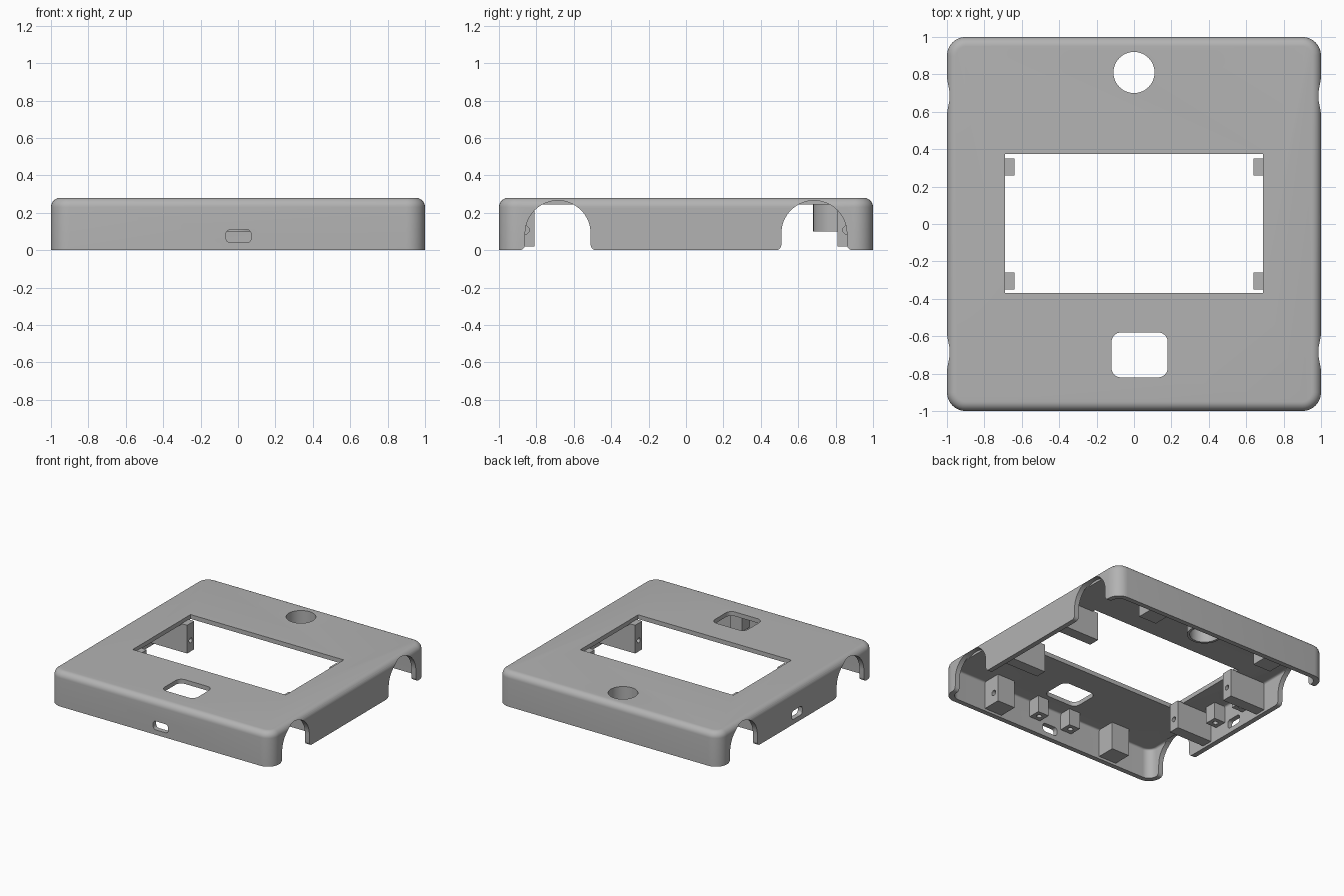
import bpy, bmesh
from math import pi, sin, cos
from mathutils import Matrix, Vector

cube = bpy.data.objects.get("Cube")
if cube:
    bpy.data.objects.remove(cube, do_unlink=True)

# Single plastic colour
plastic = bpy.data.materials.new("light grey plastic")
plastic.use_nodes = True
GREY = (0.45, 0.45, 0.45, 1)
plastic.diffuse_color = GREY
plastic.node_tree.nodes["Principled BSDF"].inputs["Base Color"].default_value = GREY

HEIGHT, CEILING, WALL = 0.28, 0.245, 0.04


def rounded_rect(w, h, r, cx=0, cy=0, n=8):
    """Outline of a rounded rectangle, counter-clockwise."""
    pts = []
    for k, (sx, sy) in enumerate([(1, 1), (-1, 1), (-1, -1), (1, -1)]):
        for i in range(n + 1):
            a = pi / 2 * (k + i / n)
            pts.append((cx + sx * (w / 2 - r) + r * cos(a),
                        cy + sy * (h / 2 - r) + r * sin(a)))
    return pts


def circle(r, cx, cy, n=40):
    return [(cx + r * cos(2 * pi * i / n), cy + r * sin(2 * pi * i / n)) for i in range(n)]


def loft(name, rings):
    """Closed solid through a stack of equal-length rings."""
    bm = bmesh.new()
    loops = [[bm.verts.new(p) for p in ring] for ring in rings]
    for a, b in zip(loops, loops[1:]):
        for i in range(len(a)):
            j = (i + 1) % len(a)
            bm.faces.new((a[i], a[j], b[j], b[i]))
    bm.faces.new(loops[0])
    bm.faces.new(loops[-1])
    bmesh.ops.recalc_face_normals(bm, faces=bm.faces)
    mesh = bpy.data.meshes.new(name)
    bm.to_mesh(mesh)
    bm.free()
    ob = bpy.data.objects.new(name, mesh)
    bpy.context.collection.objects.link(ob)
    mesh.materials.append(plastic)
    return ob


def prism(name, outline, lo, hi, axis="z"):
    """Extrude a 2D outline along an axis; x takes (y, z), y takes (x, z)."""
    place = {"x": lambda u, v, d: (d, u, v),
             "y": lambda u, v, d: (u, d, v),
             "z": lambda u, v, d: (u, v, d)}[axis]
    return loft(name, [[place(u, v, d) for u, v in outline] for d in (lo, hi)])


def box(name, x0, x1, y0, y1, z0, z1):
    return prism(name, [(x0, y0), (x1, y0), (x1, y1), (x0, y1)], z0, z1)


def cut(target, *cutters):
    """Subtract the cutters and discard them."""
    bpy.context.view_layer.objects.active = target
    for c in cutters:
        c.hide_render = True
        mod = target.modifiers.new("cut", "BOOLEAN")
        mod.operation, mod.solver, mod.object = "DIFFERENCE", "EXACT", c
        bpy.ops.object.modifier_apply(modifier=mod.name)
        bpy.data.objects.remove(c, do_unlink=True)


def shell(name, size, radius, fillet, bottom, top):
    """Rounded slab with a filleted top edge."""
    steps = [(0, bottom)]
    for i in range(9):
        a = pi / 2 * i / 8
        steps.append((fillet * (1 - cos(a)), top - fillet + fillet * sin(a)))
    return loft(name, [[(x, y, z) for x, y in rounded_rect(size - 2 * d, size - 2 * d, radius - d)]
                       for d, z in steps])


def arch(yc, r=0.175, spring=0.09, foot=0.03, n=32):
    """Side cut-out: half round top, straight legs, flared feet."""
    half = [(r * cos(pi / 2 * i / n * 2), spring + r * sin(pi / 2 * i / n * 2)) for i in range(n + 1)]
    flare = [(r + foot - foot * cos(pi / 2 * i / 6), foot - foot * sin(pi / 2 * i / 6)) for i in range(7)]
    right = [(r + foot, -0.1)] + flare[::-1]
    left = [(-u, v) for u, v in right[::-1]]
    return [(yc + u, v) for u, v in right + half + left]


# Main cover: hollow shell with openings
cover = shell("cover", 2, 0.1, 0.05, 0, HEIGHT)
cut(cover, shell("cavity", 2 - 2 * WALL, 0.07, 0.015, -0.1, CEILING))
cut(cover,
    box("screen_cut", -0.69, 0.69, -0.37, 0.375, 0.2, 0.4),
    prism("button_cut", rounded_rect(0.3, 0.24, 0.05, 0.03, -0.7), 0.2, 0.4),
    prism("round_cut", circle(0.11, 0, 0.81), 0.2, 0.4),
    prism("front_port_cut", rounded_rect(0.135, 0.07, 0.025, 0.003, 0.075), -1.1, -0.9, "y"),
    prism("side_port_cut", rounded_rect(0.135, 0.07, 0.025, 0, 0.075), -1.1, -0.9, "x"))
for s in (-1, 1):
    for yc in (-0.685, 0.685):
        lo, hi = sorted((s * 0.945, s * 1.1))
        cut(cover, prism("arch_cut", arch(yc), lo, hi, "x"))

# Sleeve below the round opening
sleeve = prism("round_sleeve", circle(0.13, 0, 0.81), 0.1, CEILING + 0.005)
cut(sleeve, prism("bore", circle(0.11, 0, 0.81), 0, 0.4))
parts = [cover, sleeve]

ROOF = CEILING + 0.005
INNER = 1 - WALL + 0.01
for sx in (-1, 1):
    for sy in (-1, 1):
        tag = ("left" if sx > 0 else "right") + ("_front" if sy < 0 else "_back")
        # Screen posts reaching inward from the side walls
        xs = sorted((sx * 0.64, sx * INNER))
        ys = sorted((sy * 0.26, sy * 0.35))
        post = box("screen_post_" + tag, *xs, *ys, 0.02, ROOF)
        hole = sorted((sx * 0.6, sx * 0.74))
        cut(post, prism("hole", circle(0.02, sy * 0.305, 0.11, 16), *hole, "x"))
        # Corner bosses on the front and back walls
        xs = sorted((sx * 0.47, sx * 0.63))
        ys = sorted((sy * 0.81, sy * INNER))
        boss = box("wall_boss_" + tag, *xs, *ys, 0.02, ROOF)
        hole = sorted((sx * 0.54, sx * 0.7))
        cut(boss, prism("hole", circle(0.022, sy * 0.86, 0.108, 16), *hole, "x"))
        parts += [post, boss]

# Port bosses either side of the two small ports
for s in (-1, 1):
    lo, hi = sorted((s * 0.1, s * 0.2))
    front = box("front_port_boss", lo, hi, -INNER, -0.86, 0.11, ROOF)
    cut(front, prism("hole", circle(0.02, s * 0.15, -0.91, 16), 0.05, 0.2))
    side = box("side_port_boss", -INNER, -0.86, lo, hi, 0.11, ROOF)
    cut(side, prism("hole", circle(0.02, -0.91, s * 0.15, 16), 0.05, 0.2))
    parts += [front, side]

# Smooth the fillets, keep hard edges
for ob in bpy.context.selected_objects:
    ob.select_set(False)
for ob in parts:
    ob.select_set(True)
bpy.context.view_layer.objects.active = cover
bpy.ops.object.shade_smooth_by_angle(angle=pi / 6)
